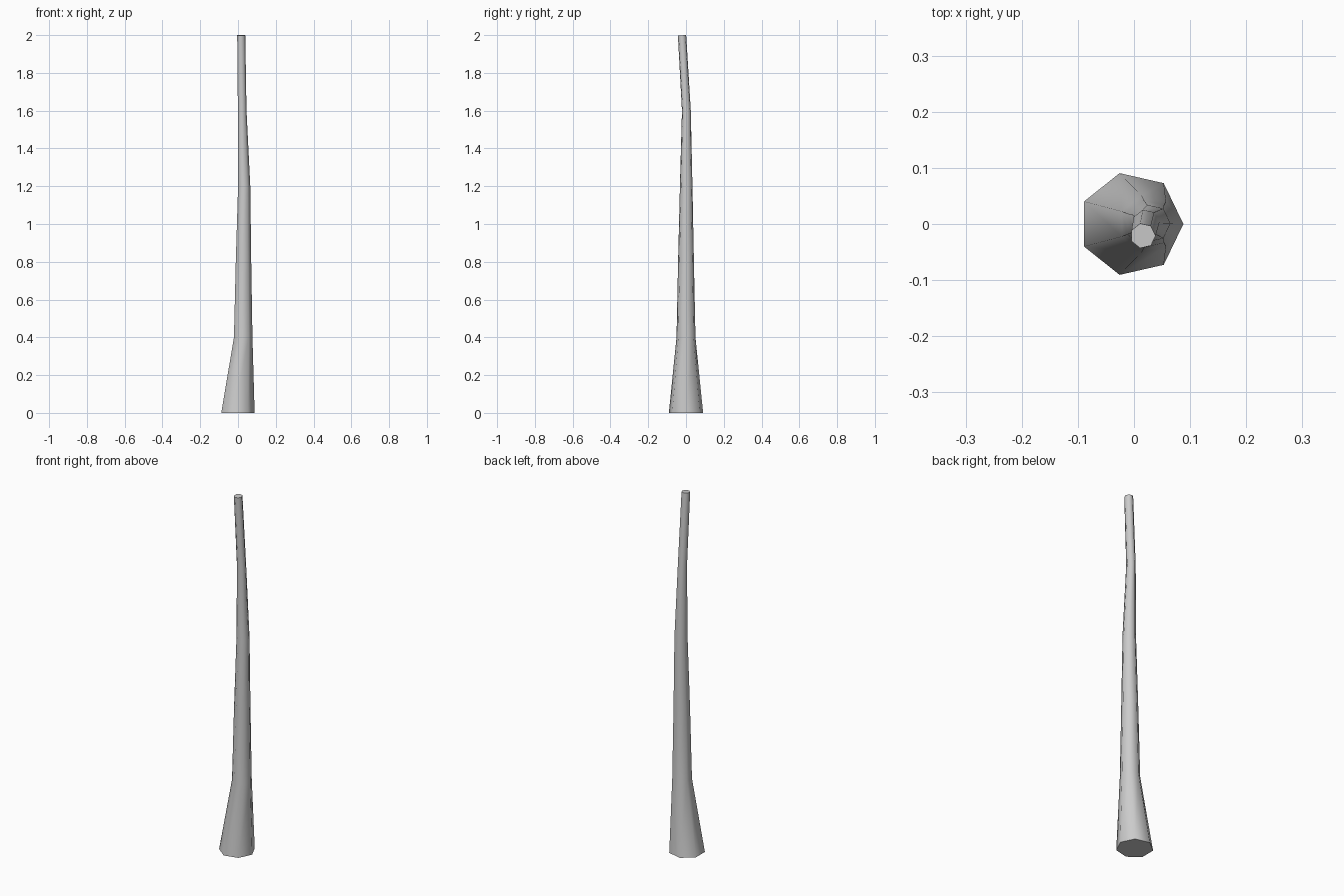
import bpy, bmesh, math

if "Cube" in bpy.data.objects:
    bpy.data.objects.remove(bpy.data.objects["Cube"])

SIDES = 7
# trunk rings: height, centre x, centre y, radius
RINGS = [
    (0.0, -0.005, 0.0, 0.093),
    (0.4, 0.025, 0.0, 0.0515),
    (0.8, 0.027, 0.0, 0.043),
    (1.2, 0.031, 0.001, 0.034),
    (1.6, 0.021, 0.002, 0.024),
    (1.999, 0.016, -0.021, 0.0225),
]

bm = bmesh.new()


def ring(z, cx, cy, r, tilt):
    verts = []
    for i in range(SIDES):
        a = 2 * math.pi * i / SIDES
        y = r * math.sin(a)
        verts.append(bm.verts.new((cx + r * math.cos(a), cy + y, z + tilt * y)))
    return verts


# tapered, slightly bent trunk; the cut at the tip leans with the bend
loops = [ring(*p, 0.05 if p[0] > 1.9 else 0.0) for p in RINGS]
for low, high in zip(loops, loops[1:]):
    for i in range(SIDES):
        j = (i + 1) % SIDES
        bm.faces.new((low[i], low[j], high[j], high[i]))

# end caps
bm.faces.new(loops[0][::-1])
bm.faces.new(loops[-1])

mesh = bpy.data.meshes.new("trunk")
bm.to_mesh(mesh)
bm.free()
trunk = bpy.data.objects.new("trunk", mesh)
bpy.context.collection.objects.link(trunk)

# smooth sides, sharp caps
bpy.context.view_layer.objects.active = trunk
trunk.select_set(True)
bpy.ops.object.shade_smooth_by_angle(angle=math.radians(60))
